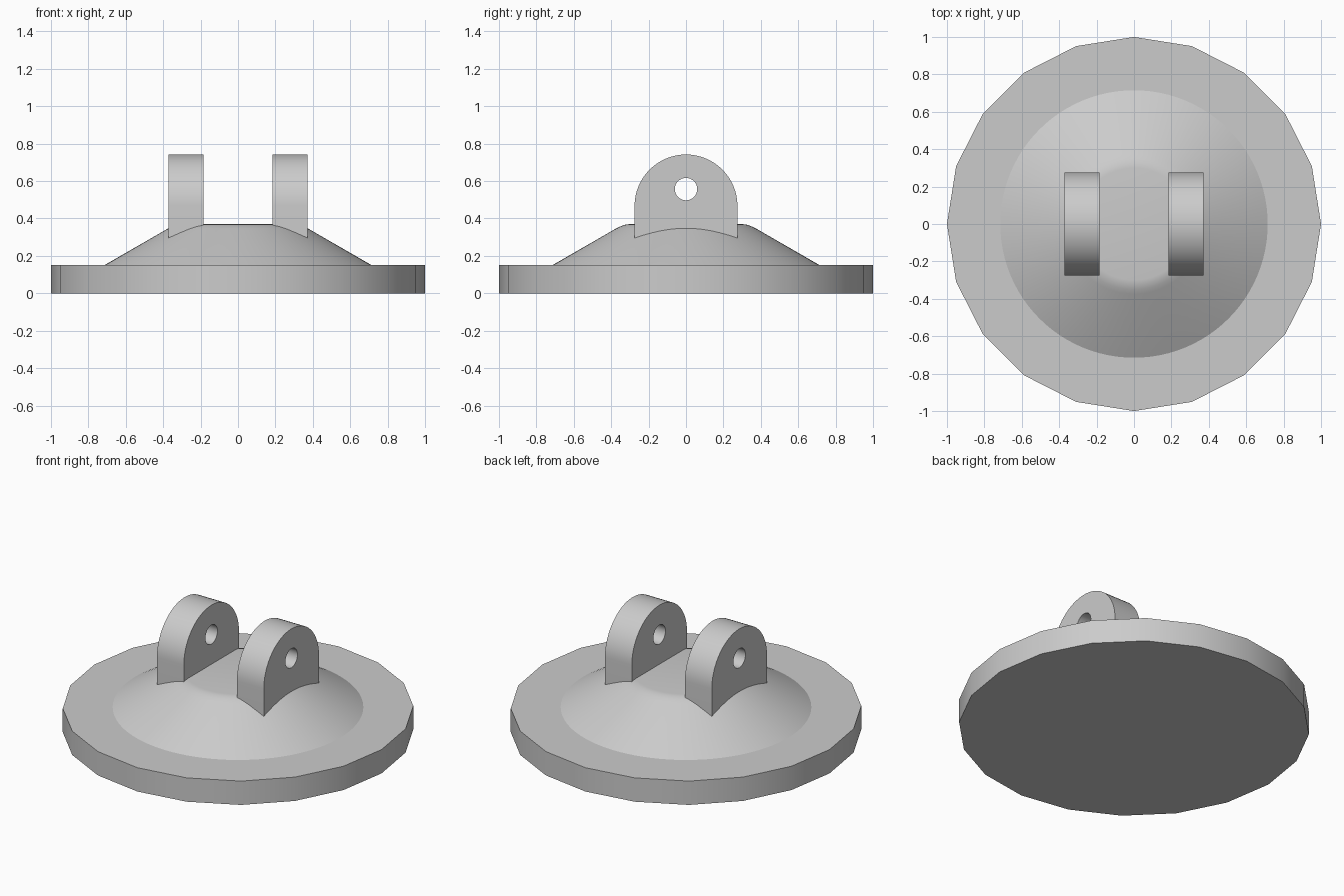
import bpy, bmesh
from math import sin, cos, pi, radians

cube = bpy.data.objects.get("Cube")
if cube:
    bpy.data.objects.remove(cube)

grey = bpy.data.materials.new("plain grey")
grey.use_nodes = True
colour = (0.6, 0.6, 0.6, 1)
grey.diffuse_color = colour
grey.node_tree.nodes["Principled BSDF"].inputs["Base Color"].default_value = colour


def finish(bm, name):
    """Turn a bmesh into a shaded object with the shared material."""
    bmesh.ops.recalc_face_normals(bm, faces=bm.faces)
    mesh = bpy.data.meshes.new(name)
    bm.to_mesh(mesh)
    bm.free()
    mesh.materials.append(grey)
    obj = bpy.data.objects.new(name, mesh)
    bpy.context.collection.objects.link(obj)
    bpy.ops.object.select_all(action='DESELECT')
    obj.select_set(True)
    bpy.context.view_layer.objects.active = obj
    bpy.ops.object.shade_smooth_by_angle(angle=radians(25))
    return obj


def lathe(name, profile, sides):
    """Stack rings of (radius, height) and cap both ends."""
    bm = bmesh.new()
    rings = [[bm.verts.new((r * cos(2 * pi * i / sides), r * sin(2 * pi * i / sides), z))
              for i in range(sides)] for r, z in profile]
    for low, high in zip(rings, rings[1:]):
        for i in range(sides):
            j = (i + 1) % sides
            bm.faces.new((low[i], low[j], high[j], high[i]))
    bm.faces.new(rings[0])
    bm.faces.new(rings[-1])
    return finish(bm, name)


def arc(y, z, r, start, end, steps):
    angles = [start + (end - start) * i / steps for i in range(steps + 1)]
    return [(y + r * cos(a), z + r * sin(a)) for a in angles]


def lug(name, x_min, x_max):
    """Round-topped plate with a pin hole through it."""
    outline = [(-0.275, 0.27), (0.275, 0.27)] + arc(0, 0.467, 0.275, 0, pi, 32)
    hole = arc(0, 0.557, 0.06, 0, 2 * pi, 32)[:-1]
    bm = bmesh.new()
    edges = []
    for loop in (outline, hole):
        verts = [bm.verts.new((x_min, y, z)) for y, z in loop]
        edges += [bm.edges.new((v, verts[i - 1])) for i, v in enumerate(verts)]
    bmesh.ops.triangle_fill(bm, edges=edges, use_beauty=True)
    out = bmesh.ops.extrude_face_region(bm, geom=bm.faces[:], use_keep_orig=True)
    moved = [g for g in out["geom"] if isinstance(g, bmesh.types.BMVert)]
    bmesh.ops.translate(bm, verts=moved, vec=(x_max - x_min, 0, 0))
    return finish(bm, name)


# Faceted disc
lathe("base_disc", [(1, 0), (1, 0.15)], 20)

# Cone with a softened upper rim
lathe("raised_cone", [(0.733, 0.14), (0.715, 0.15), (0.375, 0.346), (0.35, 0.358),
                      (0.325, 0.367), (0.3, 0.37)], 96)

# Pair of pin lugs
lug("left_lug", 0.185, 0.372)
lug("right_lug", -0.372, -0.185)
